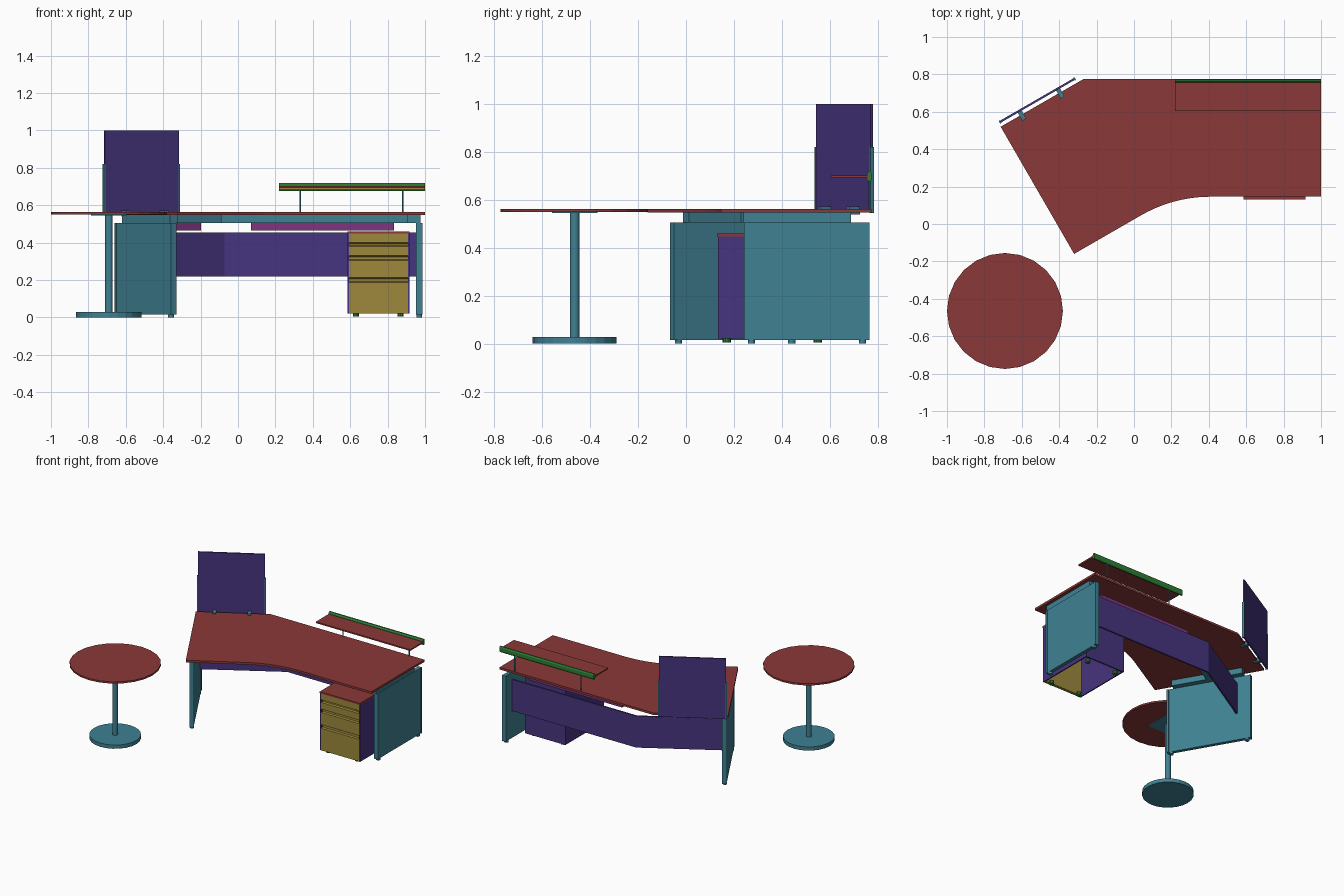
import bpy, bmesh, math
from mathutils import Matrix, Vector

cube = bpy.data.objects.get("Cube")
if cube:
    bpy.data.objects.remove(cube, do_unlink=True)


def material(name, rgb):
    m = bpy.data.materials.new(name)
    m.use_nodes = True
    m.diffuse_color = (*rgb, 1)
    m.node_tree.nodes["Principled BSDF"].inputs["Base Color"].default_value = (*rgb, 1)
    return m


RED = material("dark red", (0.26, 0.04, 0.04))
TEAL = material("teal", (0.05, 0.22, 0.29))
PURPLE = material("purple", (0.062, 0.035, 0.21))
YELLOW = material("mustard", (0.34, 0.25, 0.045))
MAGENTA = material("magenta", (0.21, 0.035, 0.21))
GREEN = material("green", (0.027, 0.21, 0.035))

# The wing is turned 30 degrees; its local x runs along the desk, y to the back
WORLD = Matrix.Identity(4)
WING = Matrix.Translation((-0.32, -0.16, 0)) @ Matrix.Rotation(math.radians(30), 4, 'Z')


def finish(name, bm, mat, frame=WORLD):
    bmesh.ops.recalc_face_normals(bm, faces=bm.faces)
    mesh = bpy.data.meshes.new(name)
    bm.to_mesh(mesh)
    bm.free()
    mesh.materials.append(mat)
    ob = bpy.data.objects.new(name, mesh)
    ob.matrix_world = frame
    bpy.context.collection.objects.link(ob)
    return ob


def box(name, xs, ys, zs, mat, frame=WORLD):
    bm = bmesh.new()
    bmesh.ops.create_cube(bm, size=1)
    for v in bm.verts:
        v.co = [lo + (c + 0.5) * (hi - lo) for c, (lo, hi) in zip(v.co, (xs, ys, zs))]
    return finish(name, bm, mat, frame)


def disc(name, x, y, zs, r, mat, sides=24, frame=WORLD):
    bm = bmesh.new()
    bmesh.ops.create_cone(bm, cap_ends=True, segments=sides, radius1=r, radius2=r,
                          depth=zs[1] - zs[0],
                          matrix=Matrix.Translation((x, y, sum(zs) / 2)))
    return finish(name, bm, mat, frame)


def prism(name, points, direction, mat):
    """Extrude a closed outline of 3D points along a vector."""
    bm = bmesh.new()
    face = bm.faces.new([bm.verts.new(p) for p in points])
    new = bmesh.ops.extrude_face_region(bm, geom=[face])["geom"]
    bmesh.ops.translate(bm, vec=Vector(direction),
                        verts=[g for g in new if isinstance(g, bmesh.types.BMVert)])
    return finish(name, bm, mat)


# Desk top with a curved inner front edge
arc = [(0.41 + 0.746 * math.cos(a), -0.6 + 0.746 * math.sin(a))
       for a in (math.radians(120 - 3 * i) for i in range(11))]
outline = [(-0.32, -0.16)] + arc + [(1, 0.146), (1, 0.775), (-0.27, 0.775), (-0.713, 0.52)]
prism("desk_top", [(x, y, 0.547) for x, y in outline], (0, 0, 0.016), RED)

# End panels with edge trims and feet
PZ = (0.015, 0.505)


def end_panel(side, xs, ys, frame):
    box(side + "_end_panel", (xs[0] + 0.003, xs[1] - 0.003), ys, PZ, TEAL, frame)
    for end, y in (("front", ys[0]), ("back", ys[1] - 0.016)):
        box(f"{side}_{end}_trim", xs, (y, y + 0.016), PZ, TEAL, frame)
    for end, y in (("front", ys[0] + 0.03), ("back", ys[1] - 0.03)):
        disc(f"{side}_{end}_foot", sum(xs) / 2, y, (0, 0.016), 0.015, TEAL, 12, frame)


end_panel("right", (0.953, 0.986), (0.243, 0.767), WORLD)
end_panel("wing", (0.015, 0.047), (0.1, 0.707), WING)

# Support frame under the top
RZ = (0.505, 0.547)
box("right_bracket", (0.905, 0.975), (0.24, 0.69), RZ, TEAL)
box("wing_bracket", (0.035, 0.085), (0.15, 0.66), RZ, TEAL, WING)
box("main_rail", (-0.1, 0.905), (0.45, 0.5), RZ, TEAL)
box("wing_rail", (0.08, 0.5), (0.4, 0.45), RZ, TEAL, WING)

# Modesty panel, bent to follow the wing
bend = Vector((-0.075, 0.695))
wing_end = WING @ Vector((0.04, 0.61, 0))
t = 0.012
front = [(0.953, bend.y - t), (bend.x + t * math.tan(math.radians(15)), bend.y - t),
         (wing_end.x + t / 2, wing_end.y - t * 0.87)]
back = [(wing_end.x, wing_end.y), tuple(bend), (0.953, bend.y)]
prism("modesty_panel", [(x, y, 0.22) for x, y in front + back], (0, 0, 0.235), PURPLE)

# Cable trays
TZ = (0.465, 0.507)
box("main_cable_tray", (0.07, 0.835), (0.6, 0.655), TZ, MAGENTA)
box("wing_cable_tray", (0.08, 0.44), (0.52, 0.57), TZ, MAGENTA, WING)

# Drawer pedestal, open underneath
for name, xs in (("left_pedestal_side", (0.908, 0.917)), ("right_pedestal_side", (0.585, 0.594))):
    box(name, xs, (0.133, 0.59), (0.022, 0.448), PURPLE)
box("pedestal_back", (0.59, 0.912), (0.58, 0.59), (0.022, 0.448), PURPLE)
box("pedestal_top", (0.585, 0.917), (0.13, 0.59), (0.448, 0.46), RED)

# Drawer fronts: one stepped profile with sloping grip recesses
steps = [(0.134, 0.022)]
for low, high in ((0.187, 0.214), (0.305, 0.33), (0.38, 0.40)):
    steps += [(0.134, low), (0.148, low + 0.004), (0.148, high - 0.008), (0.134, high)]
steps += [(0.134, 0.449), (0.156, 0.449), (0.156, 0.022)]
prism("drawer_fronts", [(0.591, y, z) for y, z in steps], (0.32, 0, 0), YELLOW)
for i, (x, y) in enumerate((x, y) for x in (0.63, 0.87) for y in (0.17, 0.55)):
    disc(f"pedestal_caster_{i + 1}", x, y, (0.005, 0.03), 0.017, GREEN, 10)

# Raised shelf with a back rail on thin posts
box("raised_shelf", (0.22, 1), (0.605, 0.762), (0.693, 0.703), RED)
rail = [(0.756, 0.688), (0.762, 0.677), (0.771, 0.677), (0.776, 0.688),
        (0.776, 0.71), (0.771, 0.72), (0.762, 0.72), (0.756, 0.71)]
prism("shelf_rail", [(0.22, y, z) for y, z in rail], (0.78, 0, 0), GREEN)
box("rail_inlay", (0.22, 1), (0.753, 0.757), (0.686, 0.692), YELLOW)
for i, x in enumerate((0.333, 0.88)):
    disc(f"shelf_post_{i + 1}", x, 0.766, (0.56, 0.68), 0.004, TEAL, 8)

# Privacy screen behind the wing
box("privacy_screen", (0.012, 0.468), (0.804, 0.815), (0.55, 1.0), PURPLE, WING)
for i, x in enumerate((0.006, 0.466)):
    box(f"screen_post_{i + 1}", (x, x + 0.008), (0.801, 0.817), (0.545, 0.82), TEAL, WING)
for i, x in enumerate((0.128, 0.365)):
    box(f"screen_clamp_{i + 1}", (x - 0.012, x + 0.012), (0.755, 0.806), (0.54, 0.572), TEAL, WING)

# Round side table
TX, TY = -0.69, -0.465
disc("round_table_top", TX, TY, (0.55, 0.563), 0.31, RED)
box("table_mount_plate", (TX - 0.095, TX + 0.095), (TY - 0.095, TY + 0.095), (0.545, 0.551), TEAL)
column = disc("table_column", TX, TY, (0.02, 0.547), 0.02, TEAL, 16)
disc("table_base", TX, TY, (0, 0.028), 0.175, TEAL)
column.select_set(True)
bpy.context.view_layer.objects.active = column
bpy.ops.object.shade_smooth_by_angle(angle=math.radians(30))
